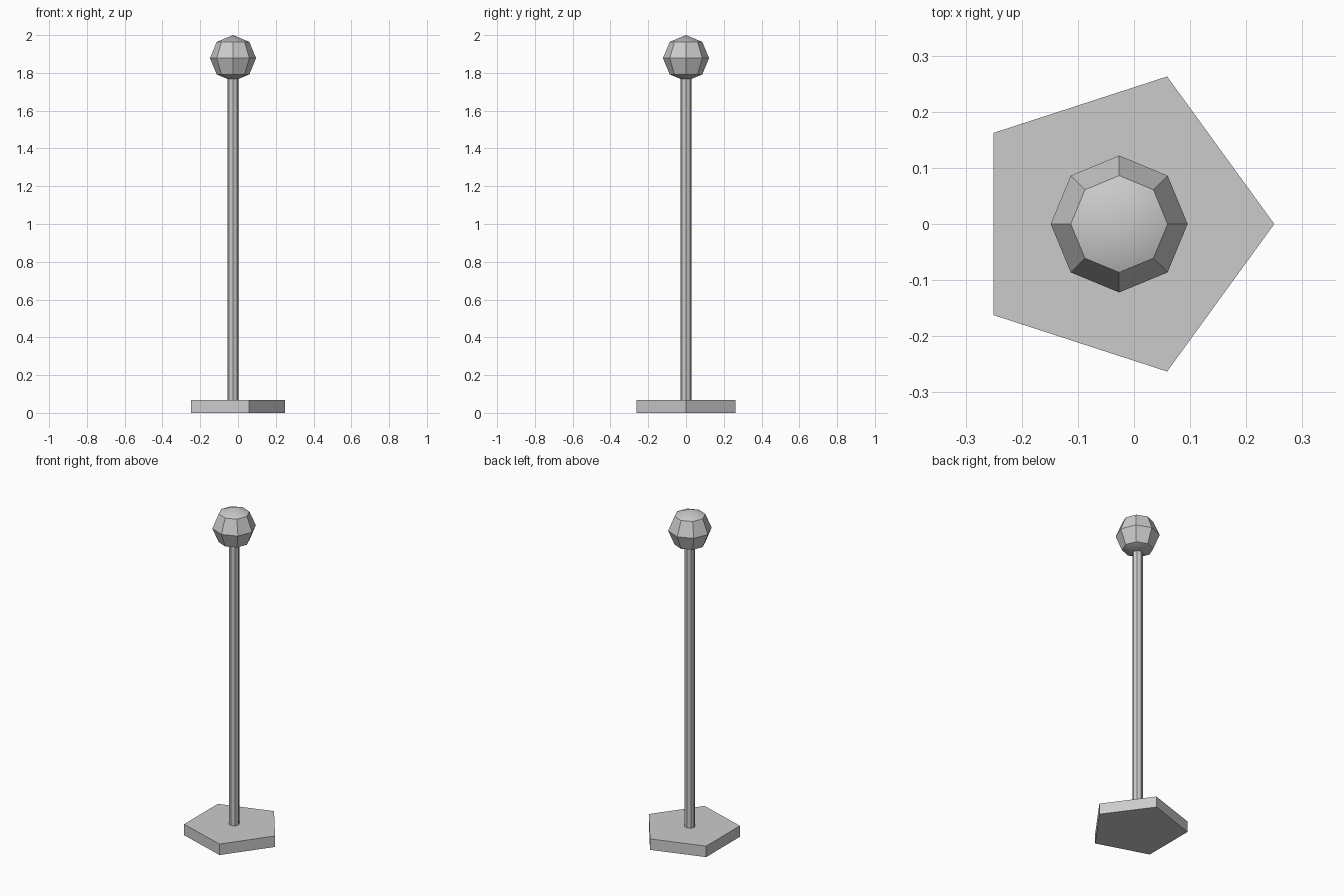
import bpy
import math

if "Cube" in bpy.data.objects:
    bpy.data.objects.remove(bpy.data.objects["Cube"])

CX = -0.0264  # shared vertical axis of all parts


def finish(name):
    obj = bpy.context.object
    obj.name = name
    bpy.ops.object.shade_smooth_by_angle(angle=math.radians(30))
    return obj


def prism(name, sides, radius, z0, z1, first_corner):
    # Blender puts the first corner on +y; turn it to the wanted angle
    bpy.ops.mesh.primitive_cylinder_add(
        vertices=sides, radius=radius, depth=z1 - z0,
        location=(CX, 0, (z0 + z1) / 2),
        rotation=(0, 0, first_corner - math.pi / 2))
    return finish(name)


# Five-sided foot with a corner pointing to +x
prism("base", 5, 0.2764, 0.0, 0.067, 0.0)

# Slim upright, running slightly into the base and the ball
prism("pole", 8, 0.029, 0.06, 1.80, 0.0)

# Low-poly ball on top
bpy.ops.mesh.primitive_uv_sphere_add(
    segments=8, ring_count=4, radius=0.122, location=(CX, 0, 1.878))
finish("ball")
